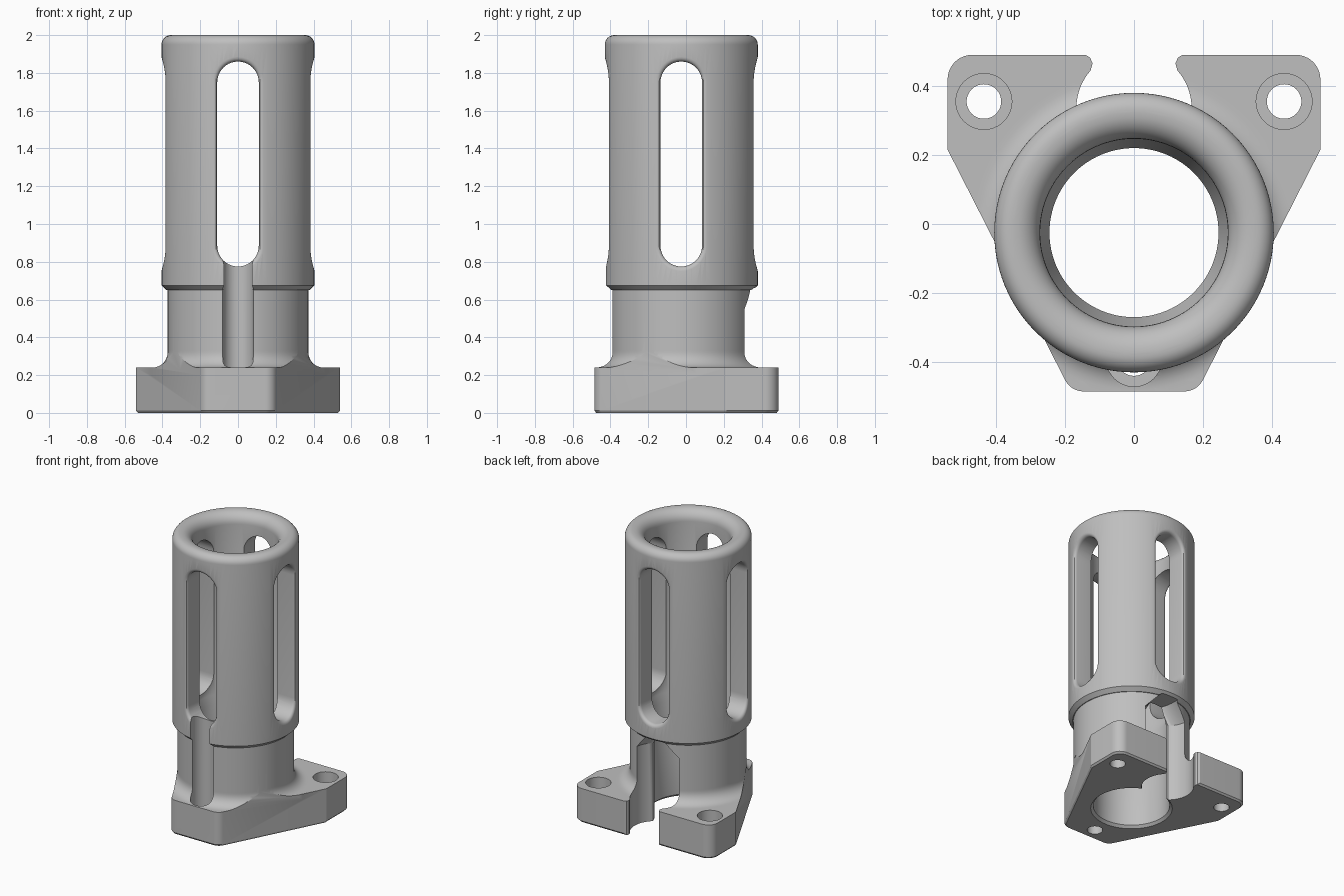
import bpy, bmesh, math
from mathutils import Vector

if "Cube" in bpy.data.objects:
    bpy.data.objects.remove(bpy.data.objects["Cube"])

AXIS_Y = -0.025      # tube axis
R_TUBE = 0.405
R_BORE = 0.245

grey = bpy.data.materials.new("plain_grey")
grey.use_nodes = True
grey.diffuse_color = (0.52, 0.52, 0.52, 1)
grey.node_tree.nodes["Principled BSDF"].inputs["Base Color"].default_value = grey.diffuse_color


def loft(name, rings):
    """Closed solid through a stack of equal-length point rings."""
    bm = bmesh.new()
    loops = [[bm.verts.new(p) for p in ring] for ring in rings]
    for a, b in zip(loops, loops[1:]):
        for i in range(len(a)):
            j = (i + 1) % len(a)
            bm.faces.new((a[i], a[j], b[j], b[i]))
    bm.faces.new(loops[0][::-1])
    bm.faces.new(loops[-1])
    bmesh.ops.recalc_face_normals(bm, faces=bm.faces)
    mesh = bpy.data.meshes.new(name)
    bm.to_mesh(mesh)
    bm.free()
    mesh.materials.append(grey)
    obj = bpy.data.objects.new(name, mesh)
    bpy.context.collection.objects.link(obj)
    return obj


def lathe(name, profile, x=0, y=AXIS_Y, n=96):
    turns = [2 * math.pi * i / n for i in range(n)]
    return loft(name, [[(x + r * math.cos(t), y + r * math.sin(t), z) for t in turns]
                       for r, z in profile])


def arc(cx, cz, r, start, end, n=8):
    angles = [math.radians(start + (end - start) * i / n) for i in range(n + 1)]
    return [(cx + r * math.cos(a), cz + r * math.sin(a)) for a in angles]


def rounded(corners, n=8):
    """Polygon with each (x, y, radius) corner rounded."""
    out = []
    for i, (x, y, r) in enumerate(corners):
        p = Vector((x, y))
        u = (Vector(corners[i - 1][:2]) - p).normalized()
        v = (Vector(corners[(i + 1) % len(corners)][:2]) - p).normalized()
        half = u.angle(v) / 2
        c = p + (u + v).normalized() * r / math.sin(half)
        a, b = p + u * r / math.tan(half) - c, p + v * r / math.tan(half) - c
        for k in range(n + 1):
            d = a.lerp(b, k / n).normalized() * r
            out.append(tuple(c + d))
    return out


def combine(target, tool, operation):
    mod = target.modifiers.new(operation.lower(), 'BOOLEAN')
    mod.object, mod.operation, mod.solver = tool, operation, 'EXACT'
    graph = bpy.context.evaluated_depsgraph_get()
    mesh = bpy.data.meshes.new_from_object(target.evaluated_get(graph))
    target.modifiers.clear()
    target.data = mesh
    bpy.data.objects.remove(tool)


# Flange outline: wide at the back, narrow at the front
half = [(0.54, 0.49, 0.07), (0.54, 0.215, 0.01), (0.183, -0.485, 0.06)]
outline = rounded(half + [(-x, y, r) for x, y, r in half[::-1]])


def flange(name, levels):
    return loft(name, [[(x * s, y * s, z) for x, y in outline] for z, s in levels])


# Tube foot with its fillet trimmed to the flange outline
foot = lathe("tube_foot", [(0.47, 0.2), (0.47, 0.24)] + arc(0.453, 0.32, 0.08, -90, -180)
             + [(0.373, 0.4)])
combine(foot, flange("foot_trim", [(0.1, 1), (0.6, 1)]), 'INTERSECT')

# Body: flange + foot + tube
body = flange("slotted_holder", [(0, 0.98), (0.012, 1), (0.24, 1)])
combine(body, foot, 'UNION')
tube = lathe("tube", [(0.373, 0.33), (0.373, 0.65), (0.378, 0.65), (R_TUBE, 0.675)]
             + arc(R_TUBE - 0.05, 1.95, 0.05, 0, 90))
combine(body, tube, 'UNION')

# Bore, stepped wider in the cage and flared at the mouth
mouth = arc(0.347, 1.925, 0.075, 180, 90)
combine(body, lathe("bore", [(0.262, -0.1), (0.262, 0), (R_BORE, 0.017), (R_BORE, 0.69),
                             (0.272, 0.74)] + mouth + [(0.347, 2.1)]), 'DIFFERENCE')


# Four long windows with rounded outer edges
def stadium(w):
    top = arc(0, 1.75, w, 0, 180, 20)
    return top + arc(0, 0.885, w, 180, 360, 20)


def window(name, turn):
    def ring(w, depth=None, sink=0):
        pts = []
        for u, z in stadium(w):
            d = depth or math.sqrt(R_TUBE ** 2 - u * u) - sink
            pts.append((d * math.cos(turn) - u * math.sin(turn),
                        AXIS_Y + d * math.sin(turn) + u * math.cos(turn), z))
        return pts
    edge = [ring(0.135 - 0.025 * math.cos(a), sink=0.025 * (1 - math.sin(a)))
            for a in (0, math.pi / 8, math.pi / 4, math.pi * 3 / 8, math.pi / 2)]
    return loft(name, [ring(0.11, 0.15)] + edge + [ring(0.135, 0.5)])


for k in range(4):
    combine(body, window("window_cutter", k * math.pi / 2), 'DIFFERENCE')

# Bolt holes with counterbores; the front one runs up into the window
for x, y, top in ((0.435, 0.355, 0.4), (-0.435, 0.355, 0.4), (0, -0.39, 0.9)):
    combine(body, lathe("bolt_cutter", [(0.05, -0.1), (0.05, 0.14), (0.081, 0.14),
                                        (0.081, top)], x, y, 48), 'DIFFERENCE')

# Rear keyhole opening with a sloped roof
side = [(0.11, 0.12)] + arc(0, 0.335, 0.167, -49, 41, 20) \
    + [(0.12, 0.465), (0.127, 0.482), (0.142, 0.491), (0.142, 0.6)]
keyhole = side + [(-x, y) for x, y in side[::-1]]
combine(body, loft("keyhole_cutter", [[(x * s, y, z) for x, y in keyhole]
                                      for z, s in ((-0.1, 1), (0.55, 1), (0.66, 0.4))]),
        'DIFFERENCE')

# Smooth shading with crisp edges
bpy.ops.object.select_all(action='DESELECT')
body.select_set(True)
bpy.context.view_layer.objects.active = body
bpy.ops.object.shade_smooth_by_angle(angle=math.radians(30))
